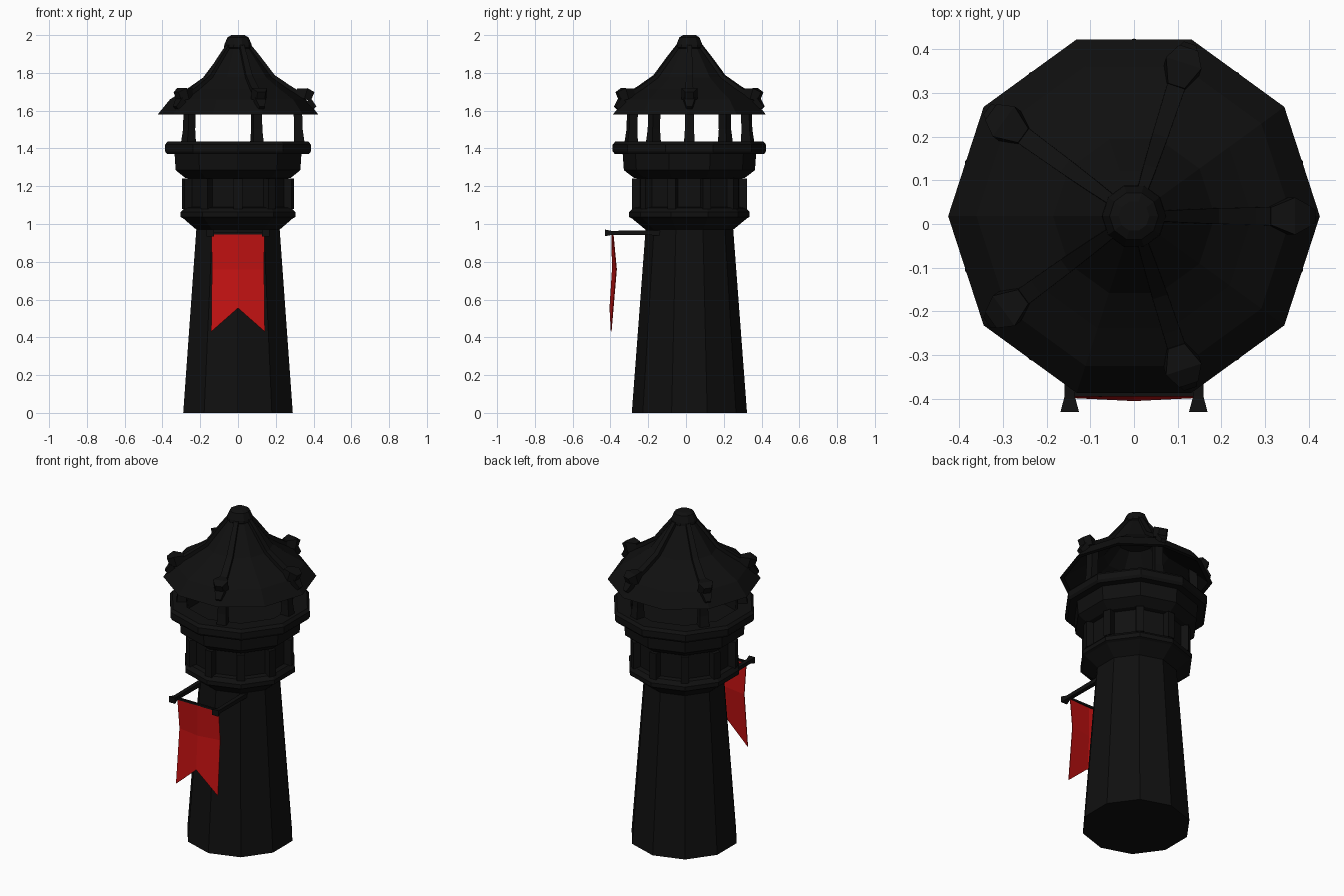
import bpy, bmesh, math
from mathutils import Vector

if "Cube" in bpy.data.objects:
    bpy.data.objects.remove(bpy.data.objects["Cube"])

CY = 0.018                      # tower axis in y
SIDES = 10


def material(name, rgb):
    m = bpy.data.materials.new(name)
    m.diffuse_color = (*rgb, 1)
    m.use_nodes = True
    m.node_tree.nodes["Principled BSDF"].inputs["Base Color"].default_value = m.diffuse_color
    return m


DARK = material("dark_stone", (0.005, 0.005, 0.005))
RED = material("red_cloth", (0.55, 0.006, 0.006))


def finish(name, bm, mat=DARK, fix=True):
    if fix:
        bmesh.ops.recalc_face_normals(bm, faces=bm.faces)
    me = bpy.data.meshes.new(name)
    bm.to_mesh(me)
    bm.free()
    me.materials.append(mat)
    ob = bpy.data.objects.new(name, me)
    bpy.context.collection.objects.link(ob)
    return ob


def polar(r, z, a):
    return Vector((r * math.cos(a), CY + r * math.sin(a), z))


def lathe(name, profile, phase):
    """Revolve (radius, z) points into a ten-sided shell; listed outside first, upward."""
    bm = bmesh.new()
    rings = []
    for r, z in profile:
        if r == 0:
            rings.append([bm.verts.new((0, CY, z))] * SIDES)
        else:
            rings.append([bm.verts.new(polar(r, z, math.radians(phase + 36 * i)))
                          for i in range(SIDES)])
    for lo, hi in zip(rings, rings[1:]):
        for i in range(SIDES):
            j = (i + 1) % SIDES
            bm.faces.new(list(dict.fromkeys((lo[i], lo[j], hi[j], hi[i]))))
    return finish(name, bm, fix=False)


def sweep(name, pts, sizes, side):
    """Rectangular bar along pts; sizes are (width, depth) per point, width along side."""
    bm = bmesh.new()
    rings = []
    side = Vector(side)
    pts = [Vector(p) for p in pts]
    for i, (p, (w, d)) in enumerate(zip(pts, sizes)):
        t = (pts[min(i + 1, len(pts) - 1)] - pts[max(i - 1, 0)]).normalized()
        n = side.cross(t)
        rings.append([bm.verts.new(p + side * w / 2 * u + n * d / 2 * v)
                      for u, v in ((-1, -1), (1, -1), (1, 1), (-1, 1))])
    for a, b in zip(rings, rings[1:]):
        for i in range(4):
            j = (i + 1) % 4
            bm.faces.new((a[i], a[j], b[j], b[i]))
    bm.faces.new(rings[0])
    bm.faces.new(rings[-1])
    return finish(name, bm)


# Tower body, from the ground up
lathe("shaft", [(0, 0), (0.305, 0), (0.232, 0.97)], 18)
lathe("lower_collar", [(0.232, 0.97), (0.305, 1.03), (0.319, 1.037), (0.319, 1.063),
                       (0.298, 1.085), (0.27, 1.09)], 18)
lathe("drum", [(0.27, 1.09), (0.27, 1.24)], 18)
lathe("gallery", [(0.27, 1.24), (0.295, 1.245), (0.347, 1.285), (0.353, 1.37),
                  (0.395, 1.37), (0.406, 1.385), (0.406, 1.42), (0.392, 1.437),
                  (0.31, 1.437), (0.30, 1.34), (0, 1.34)], 18)

# Pilasters on the drum corners
for i in range(SIDES):
    a = math.radians(18 + 36 * i)
    sweep("pilaster", [polar(0.28, 1.08, a), polar(0.28, 1.24, a)],
          [(0.045, 0.05)] * 2, (-math.sin(a), math.cos(a), 0))

# Roof shell with hollow underside, and its finial
ROOF = [(0.425, 1.58), (0.36, 1.66), (0.27, 1.715), (0.185, 1.775), (0.11, 1.875), (0.06, 1.94)]
lathe("roof", [(0, 1.84), (0.10, 1.82), (0.18, 1.73), (0.35, 1.62), (0.40, 1.58)] + ROOF, 0)
lathe("finial", [(0.06, 1.925), (0.074, 1.935), (0.072, 1.95), (0.056, 1.988),
                 (0.035, 2.0), (0, 2.0)], 0)

# Five posts, roof ribs and rib-end blocks
for i in range(5):
    a = math.radians(72 * i)
    tangent = (-math.sin(a), math.cos(a), 0)
    sweep("post", [polar(0.325, 1.41, a), polar(0.32, 1.5, a), polar(0.315, 1.65, a)],
          [(0.06, 0.06), (0.048, 0.045), (0.048, 0.045)], tangent)
    sweep("roof_rib", [polar(r, z + 0.004, a) for r, z in ROOF[1:]],
          [(0.045, 0.03), (0.04, 0.03), (0.036, 0.026), (0.03, 0.024), (0.024, 0.02)], tangent)
    sweep("rib_block", [polar(0.395, 1.675, a), polar(0.36, 1.69, a), polar(0.31, 1.70, a)],
          [(0.045, 0.05), (0.085, 0.06), (0.04, 0.035)], tangent)
    sweep("rib_foot", [polar(0.408, 1.615, a), polar(0.37, 1.655, a)],
          [(0.03, 0.02), (0.06, 0.04)], tangent)

# Banner poles with flared ends, and the crossbar
for s in (-1, 1):
    x = 0.147 * s
    sweep("banner_pole", [(x, -0.43, 0.953), (x, -0.425, 0.953), (x, -0.395, 0.953),
                          (x, -0.12, 0.953)],
          [(0.042, 0.036), (0.04, 0.034), (0.024, 0.022), (0.026, 0.026)], (1, 0, 0))
sweep("banner_crossbar", [(-0.147, -0.388, 0.95), (0.147, -0.388, 0.95)],
      [(0.012, 0.012)] * 2, (0, 1, 0))

# Swallow-tailed banner, creased down the middle: (half width, y, side z, middle y, middle z)
ROWS = [(0.14, -0.388, 0.95, -0.395, 0.945), (0.138, -0.370, 0.76, -0.392, 0.76),
        (0.142, -0.398, 0.43, -0.405, 0.555)]
bm = bmesh.new()
grid = [[bm.verts.new(c) for c in ((-w, y, z), (0, my, mz), (w, y, z))]
        for w, y, z, my, mz in ROWS]
for up, dn in zip(grid, grid[1:]):
    for i in range(2):
        bm.faces.new((dn[i], dn[i + 1], up[i + 1], up[i]))
banner = finish("banner", bm, RED, fix=False)
thick = banner.modifiers.new("thickness", "SOLIDIFY")
thick.thickness = 0.004
